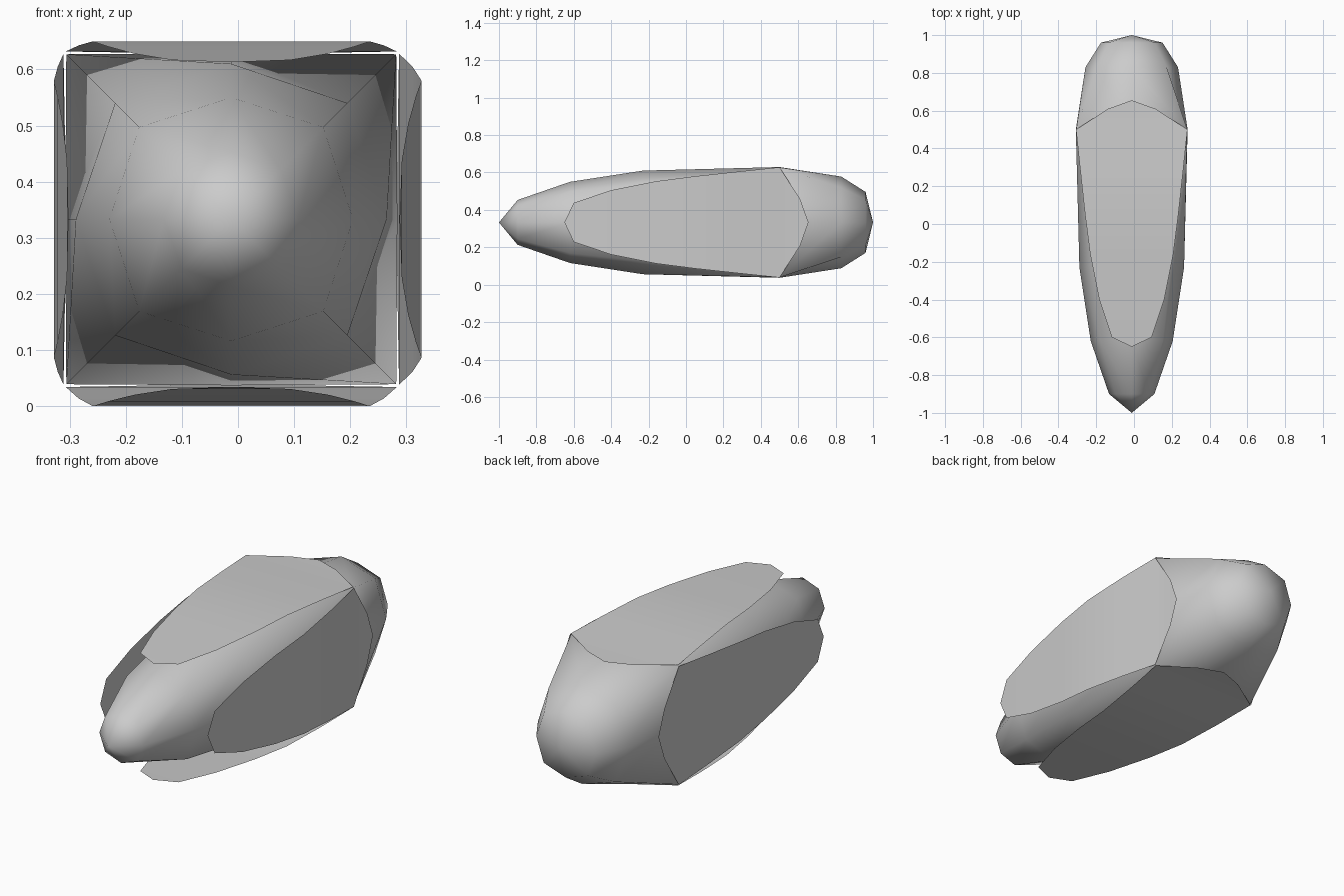
import bpy, bmesh
from mathutils import Matrix, Vector
from math import pi

if "Cube" in bpy.data.objects:
    bpy.data.objects.remove(bpy.data.objects["Cube"])

CENTRE = Vector((-0.012, 0, 0.333))


def make_object(name, bm, angle):
    bmesh.ops.recalc_face_normals(bm, faces=bm.faces)
    mesh = bpy.data.meshes.new(name)
    bm.to_mesh(mesh)
    bm.free()
    ob = bpy.data.objects.new(name, mesh)
    bpy.context.collection.objects.link(ob)
    bpy.ops.object.select_all(action='DESELECT')
    ob.select_set(True)
    bpy.context.view_layer.objects.active = ob
    bpy.ops.object.shade_smooth_by_angle(angle=angle)
    return ob


# Body: eight-sided rings (y, side reach, corner reach), square at the shoulder
rings = [(-0.9, 0.120, 0.088), (-0.62, 0.217, 0.164), (-0.23, 0.277, 0.207),
         (0.50, 0.296, 0.294), (0.83, 0.245, 0.185), (0.96, 0.163, 0.122)]
bm = bmesh.new()
loops = []
for y, r, c in rings:
    pts = [(r, 0), (c, c), (0, r), (-c, c), (-r, 0), (-c, -c), (0, -r), (c, -c)]
    loops.append([bm.verts.new(CENTRE + Vector((x, y, z))) for x, z in pts])
for a, b in zip(loops, loops[1:]):
    for i in range(8):
        j = (i + 1) % 8
        bm.faces.new((a[i], a[j], b[j], b[i]))
for loop, y in ((loops[0], -1), (loops[-1], 1)):
    tip = bm.verts.new(CENTRE + Vector((0, y, 0)))
    for i in range(8):
        bm.faces.new((loop[i], loop[(i + 1) % 8], tip))
make_object("body", bm, pi)

# Side panels: thin sheets (y, half width, share of the lift from tip to peak)
outline = [(-0.60, 0.105, 0.1), (-0.40, 0.172, 0.4), (-0.16, 0.22, 0.75),
           (0.05, 0.247, 1.0)]


def panel(name, turn, tip, peak):
    stations = [(y, w, tip + (peak - tip) * t) for y, w, t in outline]
    stations += [(0.28, 0.272, 0.4 * 0.299 + 0.6 * peak),
                 (0.50, 0.295, 0.299), (0.61, 0.125, 0.296)]
    bm = bmesh.new()
    pairs = [[bm.verts.new((s * w, y, h)) for s in (-1, 1)]
             for y, w, h in stations]
    front = bm.verts.new((0, -0.65, tip))
    back = bm.verts.new((0, 0.655, 0.295))
    bm.faces.new((front, pairs[0][1], pairs[0][0]))
    bm.faces.new((back, pairs[-1][0], pairs[-1][1]))
    for a, b in zip(pairs, pairs[1:]):
        bm.faces.new((a[0], a[1], b[1], b[0]))
    bm.transform(Matrix.Translation(CENTRE) @ Matrix.Rotation(turn, 4, 'Y'))
    make_object(name, bm, pi / 6)


panel("top_panel", 0, 0.280, 0.317)
panel("right_panel", pi / 2, 0.300, 0.339)
panel("bottom_panel", pi, 0.299, 0.333)
panel("left_panel", -pi / 2, 0.290, 0.316)
